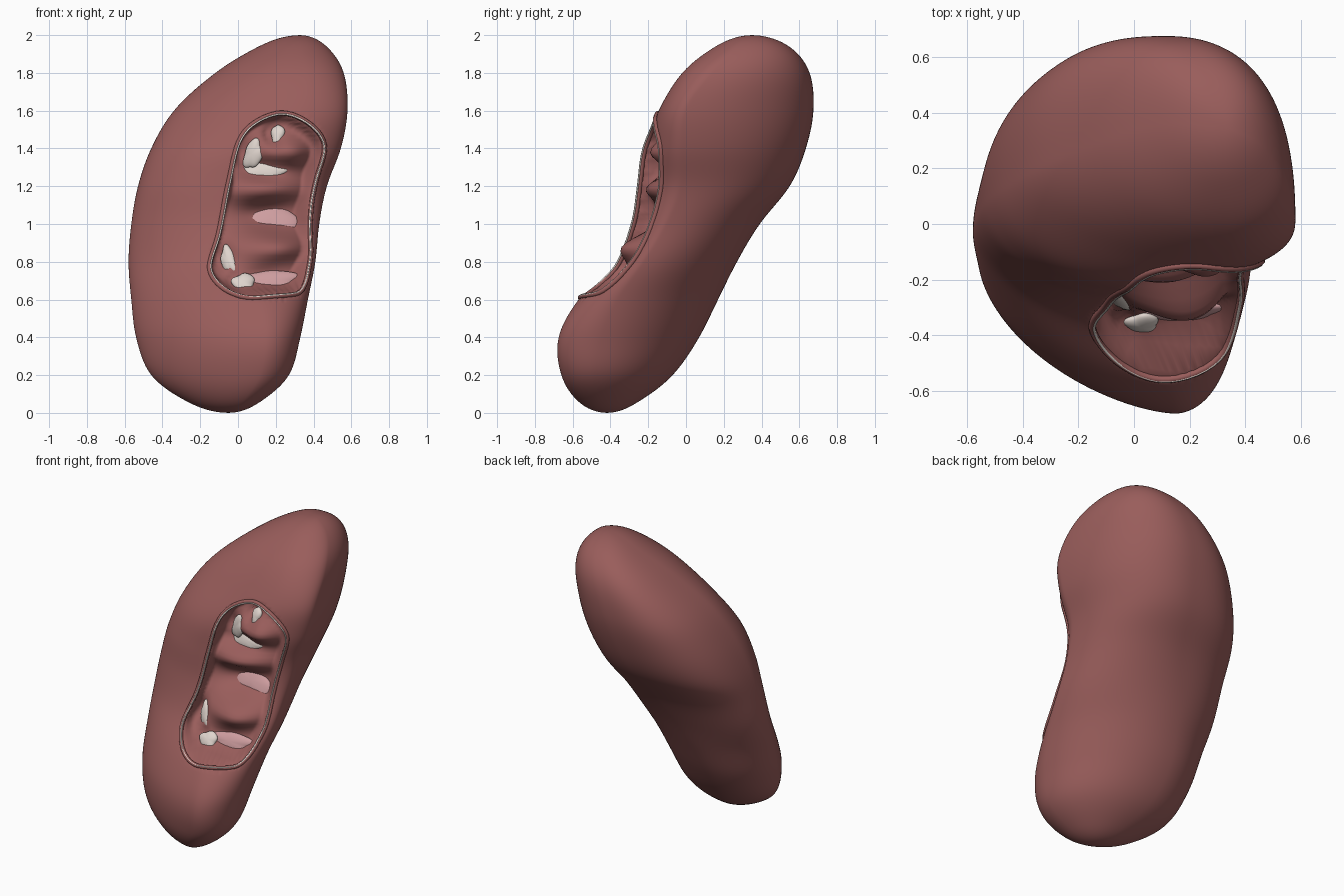
import bpy, bmesh
from math import sin, cos, pi, acos, exp, atan2
from mathutils import Vector, Matrix, Quaternion
from mathutils.bvhtree import BVHTree

if "Cube" in bpy.data.objects:
    bpy.data.objects.remove(bpy.data.objects["Cube"])


def material(name, rgb):
    m = bpy.data.materials.new(name)
    m.diffuse_color = (*rgb, 1)
    m.use_nodes = True
    m.node_tree.nodes["Principled BSDF"].inputs["Base Color"].default_value = m.diffuse_color
    return m


RED = material("organ_red", (0.32, 0.11, 0.105))
PINK = material("inner_pink", (0.62, 0.34, 0.35))
PALE = material("inner_pale", (0.74, 0.66, 0.61))

# Horizontal sections: z, xmin, xmax, ymin, ymax, then y of left / x of back / y of right / x of front extreme
ROWS = [
    (0.00, -0.05, -0.05, -0.42, -0.42, -0.42, -0.05, -0.42, -0.05),
    (0.06, -0.27, 0.12, -0.57, -0.25, -0.37, -0.12, -0.46, 0.03),
    (0.20, -0.46, 0.27, -0.66, -0.07, -0.28, -0.20, -0.48, 0.12),
    (0.40, -0.54, 0.33, -0.675, 0.07, -0.20, -0.23, -0.45, 0.15),
    (0.60, -0.565, 0.37, -0.57, 0.17, -0.12, -0.20, -0.36, 0.13),
    (0.80, -0.58, 0.41, -0.38, 0.27, -0.03, -0.15, -0.22, 0.05),
    (1.00, -0.565, 0.43, -0.28, 0.39, 0.03, -0.06, -0.10, -0.03),
    (1.20, -0.53, 0.47, -0.245, 0.55, 0.09, 0.00, -0.02, -0.04),
    (1.40, -0.46, 0.545, -0.22, 0.635, 0.14, 0.05, -0.02, 0.05),
    (1.60, -0.34, 0.58, -0.145, 0.675, 0.21, 0.10, 0.00, 0.30),
    (1.80, -0.12, 0.56, -0.02, 0.655, 0.30, 0.18, 0.14, 0.35),
    (1.93, 0.09, 0.48, 0.14, 0.56, 0.36, 0.26, 0.27, 0.33),
    (2.00, 0.33, 0.33, 0.35, 0.35, 0.35, 0.33, 0.35, 0.33),
]
KEYS = [acos(1 - r[0]) for r in ROWS]


def section(phi):
    i = max(k for k in range(len(KEYS) - 1) if KEYS[k] <= phi + 1e-9)
    h = KEYS[i + 1] - KEYS[i]
    t = (phi - KEYS[i]) / h

    def slope(k, c):
        a, b = max(k - 1, 0), min(k + 1, len(KEYS) - 1)
        return (ROWS[b][c] - ROWS[a][c]) / (KEYS[b] - KEYS[a])
    out = []
    for c in range(1, 9):
        p, q = ROWS[i][c], ROWS[i + 1][c]
        m, n = slope(i, c) * h, slope(i + 1, c) * h
        out.append((2*t**3 - 3*t*t + 1)*p + (t**3 - 2*t*t + t)*m
                   + (3*t*t - 2*t**3)*q + (t**3 - t*t)*n)
    return out


def ring(phi, quarter):
    x0, x1, y0, y1, yl, xb, yr, xf = section(phi)
    low = 1.28 if phi < 1.2 else max(1.0, 1.28 - (phi - 1.2) * 0.5)
    upper = min(1, max(0, (phi - 1.2) / 0.5))
    quads = [(x1, yr, xf, y0, 1.0), (x0, yl, xf, y0, low),
             (x0, yl, xb, y1, 1.0 - 0.24 * upper), (x1, yr, xb, y1, 1.0 - 0.1 * upper)]
    pts = []
    for k, (xs, ys, xc, yc, p) in enumerate(quads):
        for j in range(quarter):
            a = j / quarter * pi / 2
            if k % 2:
                a = pi / 2 - a
            pts.append((xc + (xs - xc) * abs(cos(a))**p,
                        ys + (yc - ys) * abs(sin(a))**p, 1 - cos(phi)))
    return pts


# Bean-shaped body
Q, N = 60, 130
bm = bmesh.new()
loops = [[bm.verts.new(p) for p in ring(pi * i / N, Q)] for i in range(1, N)]
for a, b in zip(loops, loops[1:]):
    for j in range(4 * Q):
        k = (j + 1) % (4 * Q)
        bm.faces.new((a[j], b[j], b[k], a[k]))
for end, row in ((loops[0], ROWS[0]), (loops[-1], ROWS[-1])):
    tip = bm.verts.new((row[1], row[3], row[0]))
    for j in range(4 * Q):
        bm.faces.new((end[j], end[(j + 1) % (4 * Q)], tip))
bmesh.ops.recalc_face_normals(bm, faces=bm.faces[:])
for _ in range(6):
    bmesh.ops.smooth_vert(bm, verts=bm.verts[:], factor=0.5, use_axis_x=True, use_axis_y=True, use_axis_z=True)
bm.normal_update()

# Rim loop of the opening, smoothed and snapped on the body
RIM = [Vector(p) for p in (
    (0.10, -0.56, 0.61), (0.33, -0.46, 0.64), (0.405, -0.30, 0.82), (0.41, -0.20, 1.05),
    (0.43, -0.14, 1.25), (0.46, -0.14, 1.42), (0.36, -0.15, 1.54), (0.20, -0.16, 1.59),
    (0.03, -0.21, 1.50), (-0.05, -0.25, 1.22), (-0.10, -0.28, 0.95),
    (-0.14, -0.34, 0.74), (-0.06, -0.48, 0.64))]
skin = BVHTree.FromBMesh(bm)
rim = []
for i in range(len(RIM)):
    p0, p1, p2, p3 = (RIM[(i + k - 1) % len(RIM)] for k in range(4))
    for s in range(8):
        t = s / 8
        p = 0.5 * (2*p1 + (p2 - p0)*t + (2*p0 - 5*p1 + 4*p2 - p3)*t*t + (3*p1 - p0 - 3*p2 + p3)*t**3)
        rim.append(skin.find_nearest(p)[0])


def inside(x, z):
    hit = False
    for a, b in zip(rim, rim[1:] + rim[:1]):
        if (a.z > z) != (b.z > z) and x < a.x + (z - a.z) / (b.z - a.z) * (b.x - a.x):
            hit = not hit
    return hit


# Pale pockets: x, z, half width, half height, tilt, material; red folds: x, z, half sizes, height
POCKETS = [(0.21, 1.47, 0.035, 0.06, 0, PALE), (0.13, 1.29, 0.12, 0.055, -0.1, PALE),
           (0.08, 1.37, 0.05, 0.08, -0.3, PALE), (0.18, 1.03, 0.14, 0.085, -0.15, PINK),
           (-0.05, 0.81, 0.04, 0.08, 0.35, PALE), (0.03, 0.69, 0.06, 0.055, 0, PALE),
           (0.17, 0.70, 0.15, 0.06, 0.05, PINK)]
FOLDS = [(0.28, 1.38, 0.13, 0.08, 0.1), (0.16, 1.18, 0.22, 0.07, 0.09), (0.2, 0.88, 0.2, 0.085, 0.14)]


def bump(x, z, c):
    return exp(-((x - c[0]) / c[2])**2 - ((z - c[1]) / c[3])**2)


# Recess the opening with folds and pockets (front side only)
PUSH = Vector((-0.35, 0.92, 0.05))
for v in bm.verts:
    x, y, z = v.co
    if v.normal.y < 0.1 and -0.2 < x < 0.55 and 0.55 < z < 1.65 and inside(x, z):
        d = min((v.co - r).length for r in rim)
        w = min(1, d / 0.06)
        w = w * w * (3 - 2 * w)
        depth = 0.11 + 0.06 * max(bump(x, z, c) for c in POCKETS) - sum(c[4] * bump(x, z, c) for c in FOLDS)
        v.co += PUSH * (w * depth)
bm.normal_update()
floor = BVHTree.FromBMesh(bm)


def finish(bm, name, mat):
    me = bpy.data.meshes.new(name)
    bm.to_mesh(me)
    bm.free()
    me.materials.append(mat)
    me.shade_smooth()
    ob = bpy.data.objects.new(name, me)
    bpy.context.collection.objects.link(ob)
    return ob


finish(bm, "organ_body", RED)

# Irregular pocket linings lying on the recess floor
for i, (x, z, rx, rz, tilt, mat) in enumerate(POCKETS):
    loc, nor, _, _ = floor.ray_cast(Vector((x, -2, z)), Vector((0, 1, 0)))
    nor = (nor + Vector((0, -0.7, 0))).normalized()
    rot = nor.to_track_quat('Z', 'Y') @ Quaternion((0, 0, 1), tilt)
    b = bmesh.new()
    bmesh.ops.create_uvsphere(b, u_segments=40, v_segments=16, radius=1)
    for v in b.verts:
        a = atan2(v.co.y, v.co.x)
        f = 1 + 0.1 * sin(3 * a + i) + 0.05 * sin(5 * a)
        v.co.x, v.co.y = v.co.x * f, v.co.y * f
    b.transform(Matrix.LocRotScale(loc, rot, Vector((rx, rz, 0.022))))
    finish(b, "pocket_lining_%d" % (i + 1), mat)


# Rolled lip and thin pale edge around the opening
def tube(name, pts, radius, mat):
    cu = bpy.data.curves.new(name, 'CURVE')
    cu.dimensions = '3D'
    cu.bevel_depth = radius
    cu.bevel_resolution = 3
    sp = cu.splines.new('POLY')
    sp.points.add(len(pts) - 1)
    for p, c in zip(sp.points, pts):
        p.co = (*c, 1)
    sp.use_cyclic_u = True
    sp.use_smooth = True
    cu.materials.append(mat)
    bpy.context.collection.objects.link(bpy.data.objects.new(name, cu))


tube("opening_lip", rim, 0.013, RED)
mid = sum(rim, Vector()) / len(rim)
edge = [r + (mid - r).normalized() * 0.006 + Vector((0.003, -0.010, 0)) for r in rim]
tube("opening_edge", edge, 0.005, PALE)
